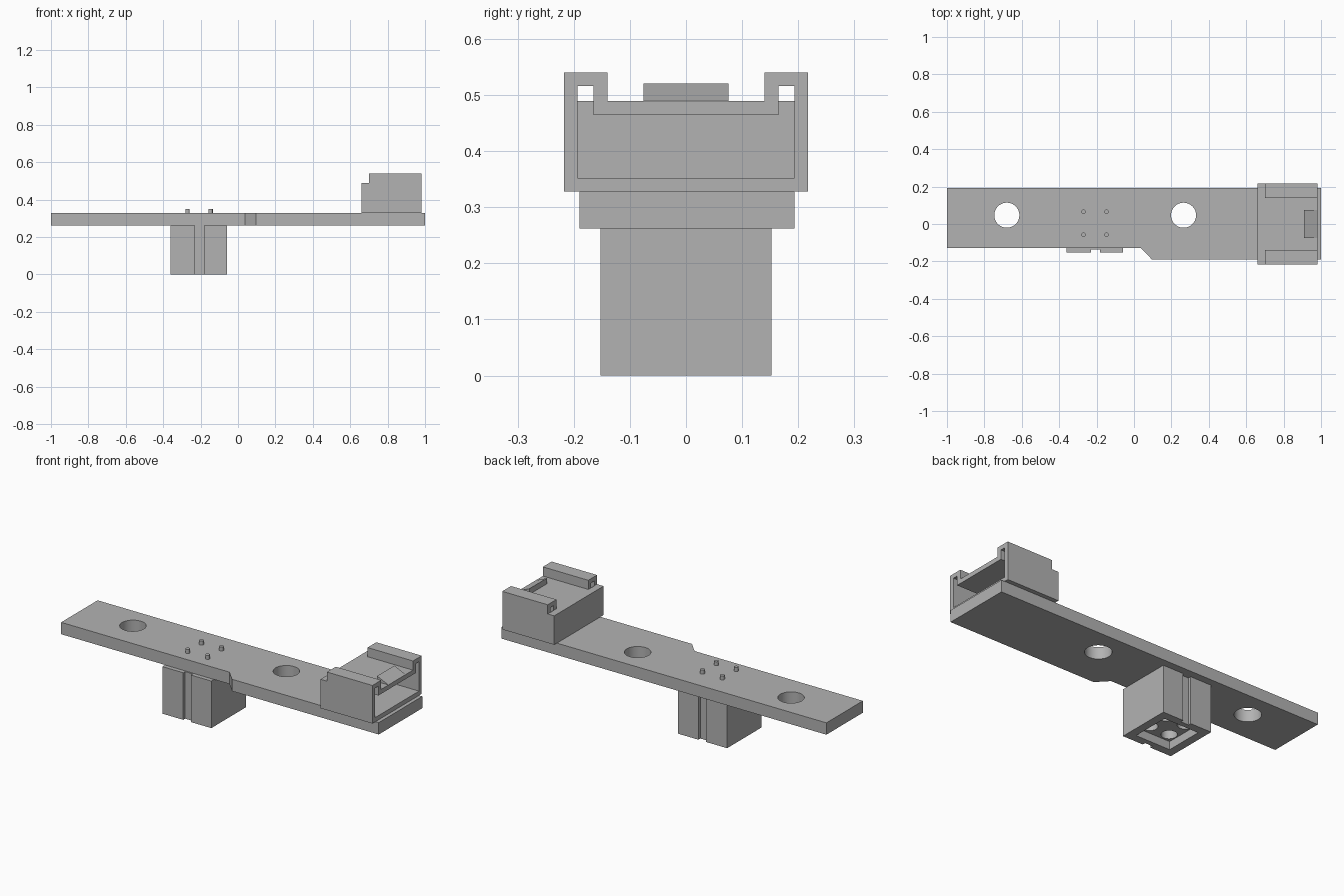
import bpy
import bmesh
from mathutils import Vector

cube = bpy.data.objects.get("Cube")
if cube:
    bpy.data.objects.remove(cube, do_unlink=True)

# One flat grey for the whole model
grey = bpy.data.materials.new("plain_grey")
grey.use_nodes = True
colour = (0.45, 0.45, 0.45, 1)
grey.diffuse_color = colour
grey.node_tree.nodes["Principled BSDF"].inputs["Base Color"].default_value = colour


def prism(name, outline, start, depth, axis):
    """Extrude a closed outline along x, y or z."""
    place = {"x": lambda a, b: (start, a, b),
             "y": lambda a, b: (a, start, b),
             "z": lambda a, b: (a, b, start)}[axis]
    bm = bmesh.new()
    face = bm.faces.new([bm.verts.new(place(a, b)) for a, b in outline])
    side = bmesh.ops.extrude_face_region(bm, geom=[face])
    shift = Vector((axis == "x", axis == "y", axis == "z")) * depth
    moved = [g for g in side["geom"] if isinstance(g, bmesh.types.BMVert)]
    bmesh.ops.translate(bm, verts=moved, vec=shift)
    bmesh.ops.recalc_face_normals(bm, faces=bm.faces)
    mesh = bpy.data.meshes.new(name)
    bm.to_mesh(mesh)
    bm.free()
    mesh.materials.append(grey)
    obj = bpy.data.objects.new(name, mesh)
    bpy.context.collection.objects.link(obj)
    return obj


def box(name, x0, x1, y0, y1, z0, z1):
    return prism(name, [(x0, y0), (x1, y0), (x1, y1), (x0, y1)], z0, z1 - z0, "z")


def cylinder(name, x, y, radius, z0, z1, sides=32):
    bpy.ops.mesh.primitive_cylinder_add(vertices=sides, radius=radius, depth=z1 - z0,
                                        location=(x, y, (z0 + z1) / 2))
    obj = bpy.context.object
    obj.name = name
    obj.data.materials.append(grey)
    return obj


def cut(target, cutter):
    """Subtract the cutter and delete it."""
    mod = target.modifiers.new("cut", "BOOLEAN")
    mod.operation = "DIFFERENCE"
    mod.solver = "EXACT"
    mod.object = cutter
    bpy.context.view_layer.objects.active = target
    bpy.ops.object.modifier_apply(modifier=mod.name)
    bpy.data.objects.remove(cutter, do_unlink=True)


def smooth(obj):
    bpy.ops.object.select_all(action="DESELECT")
    obj.select_set(True)
    bpy.context.view_layer.objects.active = obj
    bpy.ops.object.shade_smooth_by_angle()


def mirrored(half):
    """Complete a symmetric outline from its +y half."""
    return half + [(-y, z) for y, z in reversed(half)]


BOTTOM, TOP = 0.262, 0.328
PINS = [(x, y) for x in (-0.27, -0.147) for y in (-0.057, 0.065)]

# Board with a chamfered step and two mounting holes
board = prism("board", [(-1, -0.128), (0.037, -0.128), (0.096, -0.19), (1, -0.19),
                        (1, 0.193), (-1, 0.193)], BOTTOM, TOP - BOTTOM, "z")
for x in (-0.68, 0.265):
    cut(board, cylinder("hole_cutter", x, 0.047, 0.067, 0.2, 0.4, 48))
smooth(board)

# Block under the board: grooves front and back, recess and sockets below
block = box("lower_block", -0.36, -0.058, -0.152, 0.152, 0, BOTTOM)
for y in (-0.152, 0.152):
    cut(block, box("groove_cutter", -0.231, -0.183, y - 0.017, y + 0.017, -0.1, 0.4))
cut(block, box("recess_cutter", -0.315, -0.103, -0.107, 0.107, -0.1, 0.045))
for x, y in PINS:
    cut(block, cylinder("socket_cutter", x, y, 0.04, 0.02, 0.15))
smooth(block)

# Pin tips above the board
for x, y in PINS:
    smooth(cylinder("pin", x, y, 0.012, TOP - 0.02, 0.35, 20))

# Connector shell, lowered at its closed end and hollow towards +x
shell_half = [(0.217, TOP), (0.217, 0.54), (0.14, 0.54), (0.14, 0.489)]
shell = prism("connector_shell", mirrored(shell_half), 0.66, 0.32, "x")
cut(shell, box("step_cutter", 0.6, 0.70, -0.3, 0.3, 0.489, 0.6))
cavity_half = [(0.193, 0.352), (0.193, 0.516), (0.165, 0.516), (0.165, 0.464)]
cut(shell, prism("cavity_cutter", mirrored(cavity_half), 0.70, 0.4, "x"))

# Wedge latch sloping down to the open end
prism("latch_wedge", [(0.91, 0.489), (0.98, 0.489), (0.91, 0.52)], -0.076, 0.152, "y")
